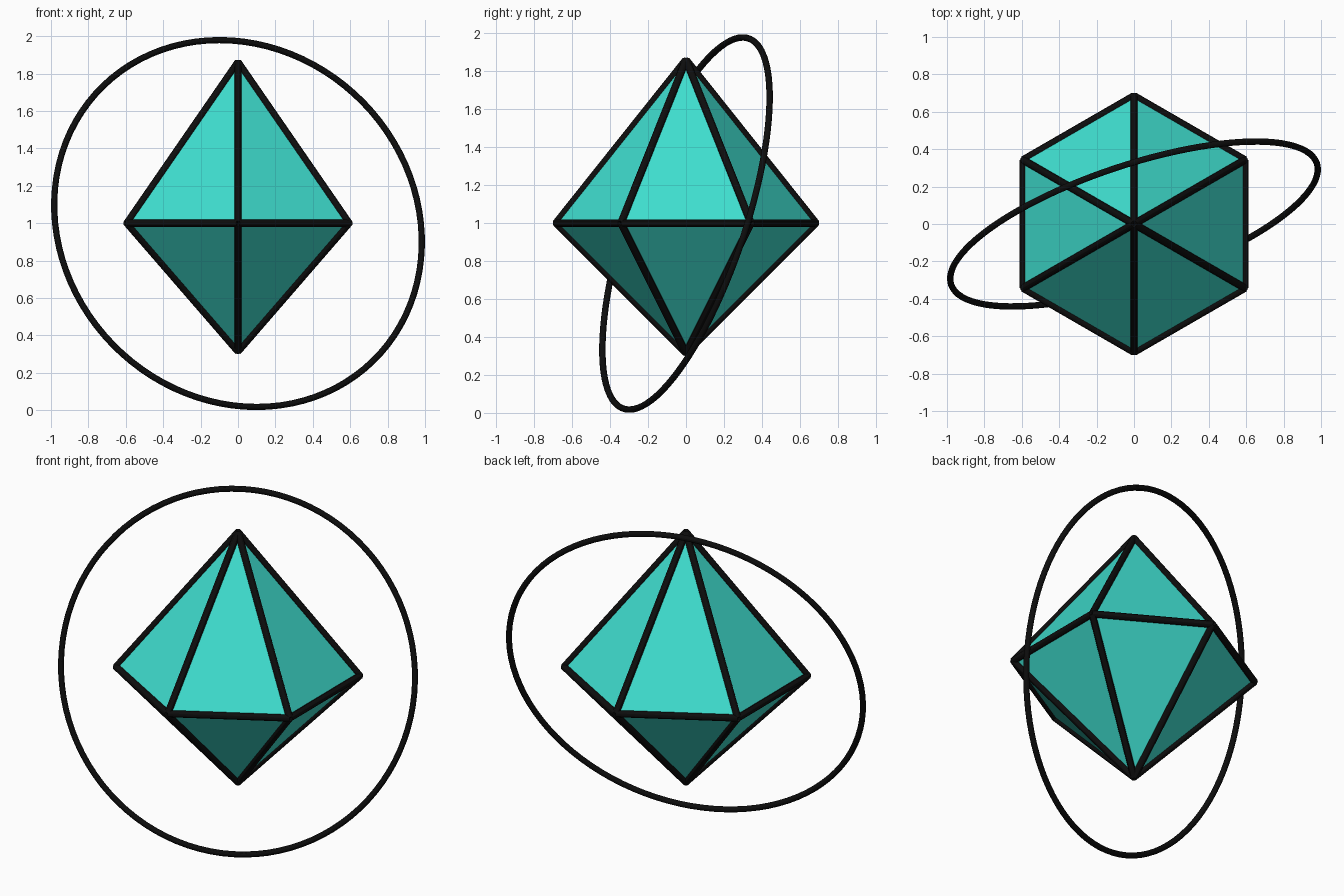
import bpy, bmesh
from math import sin, cos, pi
from mathutils import Vector, Matrix

if "Cube" in bpy.data.objects:
    bpy.data.objects.remove(bpy.data.objects["Cube"])

R, MID, TOP, BOTTOM = 0.685, 1.0, 1.86, 0.315
EDGE_R, RING_R, RING_TUBE = 0.02, 1.03, 0.017


def material(name, rgb):
    m = bpy.data.materials.new(name)
    m.diffuse_color = (*rgb, 1)
    m.use_nodes = True
    m.node_tree.nodes["Principled BSDF"].inputs["Base Color"].default_value = m.diffuse_color
    return m


def add_object(name, bm, mat):
    me = bpy.data.meshes.new(name)
    bm.to_mesh(me)
    bm.free()
    ob = bpy.data.objects.new(name, me)
    bpy.context.collection.objects.link(ob)
    me.materials.append(mat)
    return ob


teal = material("teal", (0.05, 0.74, 0.63))
black = material("black", (0.004, 0.004, 0.004))

# Crystal: six-sided double pyramid with a corner facing front
bm = bmesh.new()
rim = [bm.verts.new((R * sin(i * pi / 3), -R * cos(i * pi / 3), MID)) for i in range(6)]
top, bottom = bm.verts.new((0, 0, TOP)), bm.verts.new((0, 0, BOTTOM))
for i in range(6):
    a, b = rim[i], rim[(i + 1) % 6]
    bm.faces.new((a, b, top))
    bm.faces.new((b, a, bottom))
edges = [(e.verts[0].co.copy(), e.verts[1].co.copy()) for e in bm.edges]
add_object("crystal", bm, teal)

# Edge rods: one thin rod along every crystal edge
bm = bmesh.new()
for a, b in edges:
    d = b - a
    turn = Vector((0, 0, 1)).rotation_difference(d).to_matrix().to_4x4()
    bmesh.ops.create_cone(bm, cap_ends=True, segments=12, radius1=EDGE_R, radius2=EDGE_R,
                          depth=d.length, matrix=Matrix.Translation((a + b) / 2) @ turn)
rods = add_object("edge_rods", bm, black)

# Orbit ring: thin tilted hoop around the crystal
bpy.ops.mesh.primitive_torus_add(major_segments=96, minor_segments=12, major_radius=RING_R,
                                 minor_radius=RING_TUBE, location=(0, 0, 0.998),
                                 rotation=(1.26, 0, 0.32))
ring = bpy.context.object
ring.name = "orbit_ring"
ring.data.materials.append(black)

# Round parts are smooth, the crystal stays faceted
for ob in (rods, ring):
    bpy.ops.object.select_all(action='DESELECT')
    ob.select_set(True)
    bpy.context.view_layer.objects.active = ob
    bpy.ops.object.shade_smooth_by_angle()
